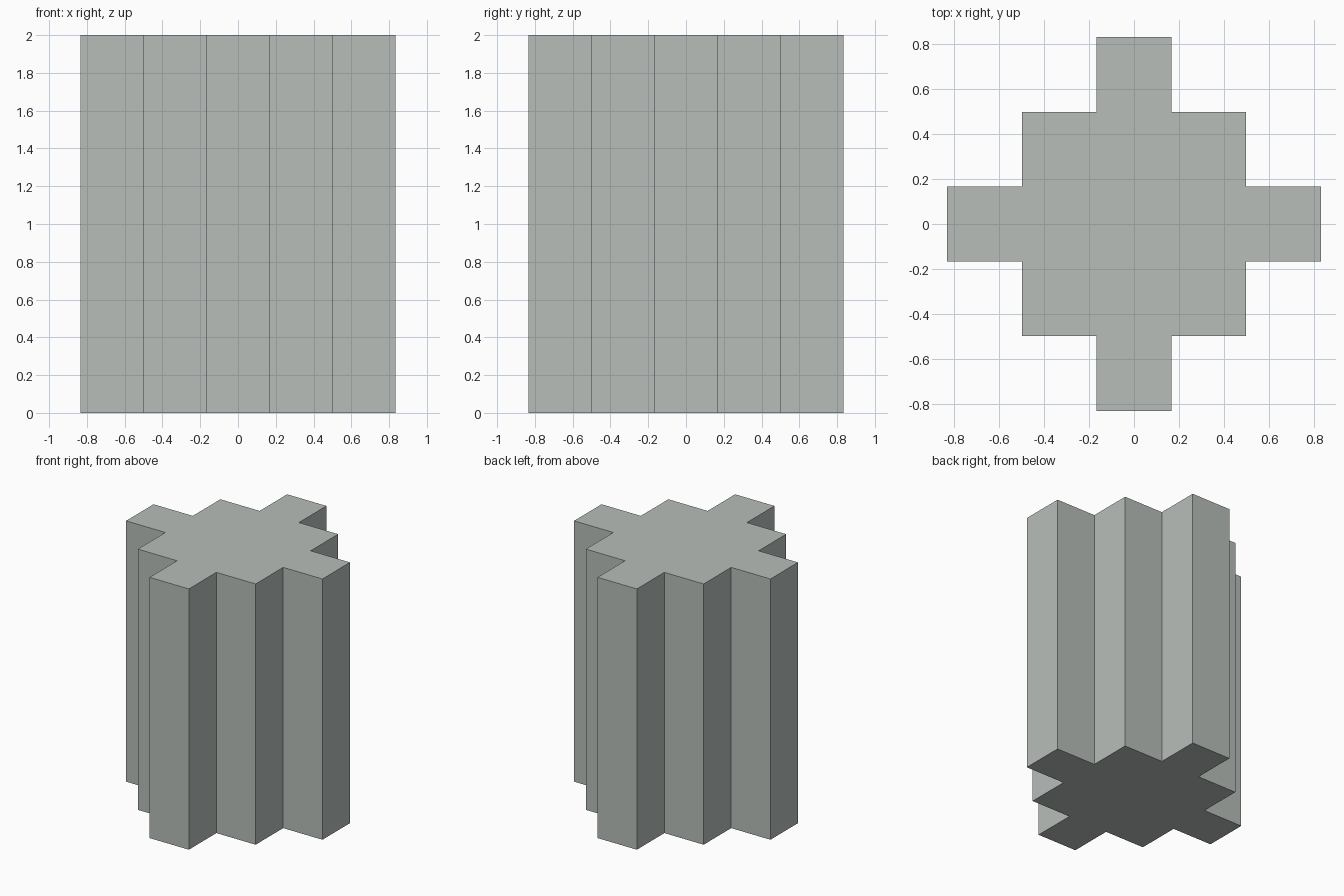
import bpy
import bmesh

cube = bpy.data.objects.get("Cube")
if cube:
    bpy.data.objects.remove(cube, do_unlink=True)

HEIGHT = 2.0
A, B, C = 1 / 6, 1 / 2, 5 / 6   # half widths of arm, core and full span

# Single grey-green colour
colour = (0.474, 0.515, 0.491, 1.0)
mat = bpy.data.materials.new("pale grey green")
mat.use_nodes = True
mat.diffuse_color = colour
mat.node_tree.nodes["Principled BSDF"].inputs["Base Color"].default_value = colour

# Stepped outline: one quadrant turned four times about the axis
quadrant = [(C, -A), (C, A), (B, A), (B, B), (A, B)]
outline = []
for _ in range(4):
    outline += quadrant
    quadrant = [(-y, x) for x, y in quadrant]

# Extrude the outline into a solid column
bm = bmesh.new()
base = bm.faces.new([bm.verts.new((x, y, 0)) for x, y in outline])
top = bmesh.ops.extrude_face_region(bm, geom=[base], use_keep_orig=True)["geom"]
bmesh.ops.translate(bm, vec=(0, 0, HEIGHT),
                    verts=[v for v in top if isinstance(v, bmesh.types.BMVert)])
bmesh.ops.remove_doubles(bm, verts=bm.verts, dist=1e-5)
bmesh.ops.recalc_face_normals(bm, faces=bm.faces)

mesh = bpy.data.meshes.new("stepped_column")
bm.to_mesh(mesh)
bm.free()
mesh.materials.append(mat)
column = bpy.data.objects.new("stepped_column", mesh)
bpy.context.collection.objects.link(column)
